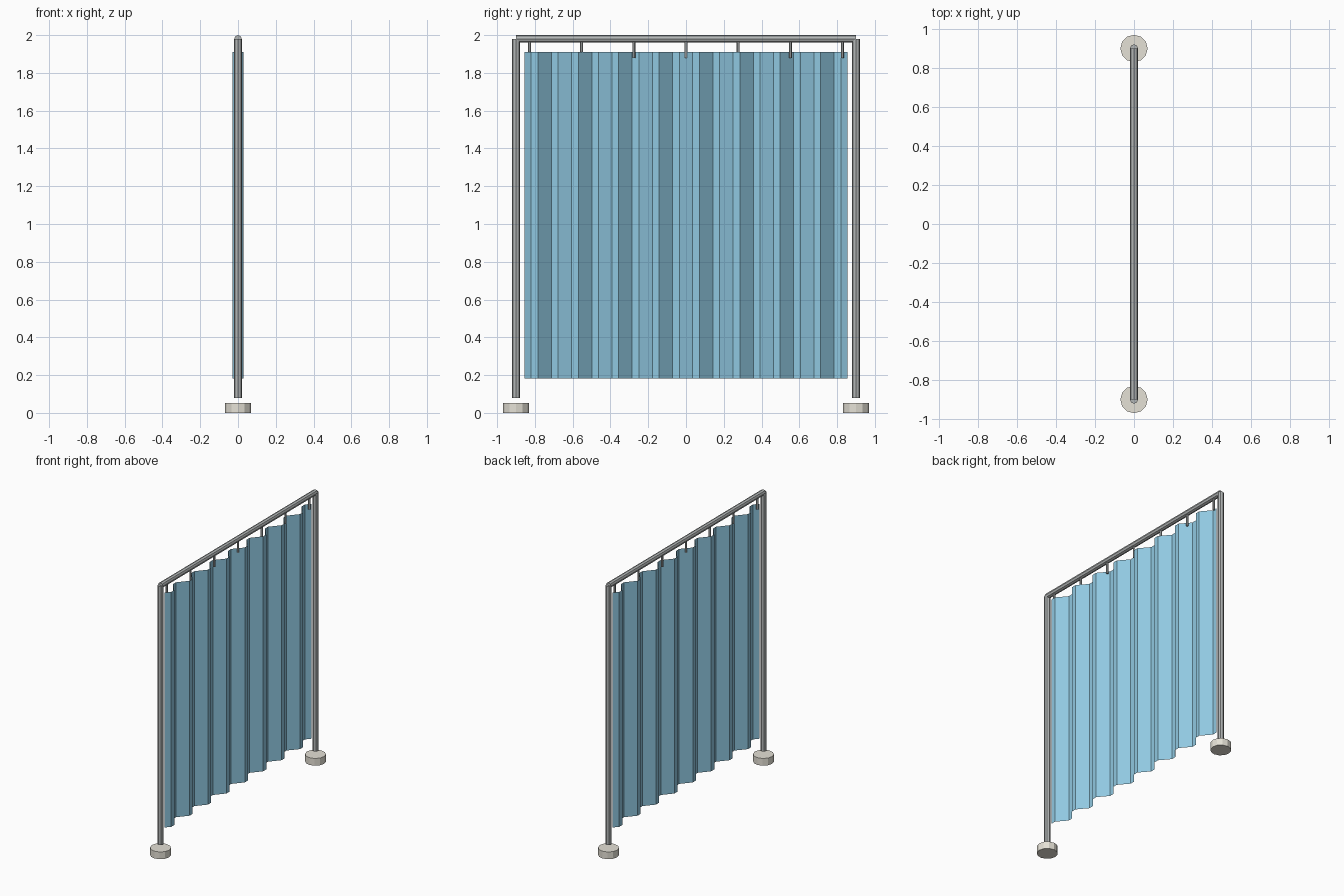
import bpy, bmesh, math
from mathutils import Vector

if "Cube" in bpy.data.objects:
    bpy.data.objects.remove(bpy.data.objects["Cube"])


def material(name, rgb):
    m = bpy.data.materials.new(name)
    m.diffuse_color = (*rgb, 1)
    m.use_nodes = True
    m.node_tree.nodes["Principled BSDF"].inputs["Base Color"].default_value = m.diffuse_color
    return m


METAL = material("metal", (0.45, 0.47, 0.47))
STONE = material("stone", (0.78, 0.75, 0.67))
CLOTH = material("cloth", (0.28, 0.58, 0.75))


def rod(name, a, b, radius, sides, mat):
    """Flat-sided cylinder between two points."""
    a, b = Vector(a), Vector(b)
    bpy.ops.mesh.primitive_cylinder_add(
        vertices=sides, radius=radius, depth=(b - a).length, location=(a + b) / 2,
        rotation=(b - a).to_track_quat('Z', 'Y').to_euler())
    ob = bpy.context.object
    ob.name = name
    ob.data.materials.append(mat)
    return ob


# Posts and weighted feet at each end
for side, y in (("front", -0.9), ("back", 0.9)):
    rod(side + "_foot", (0, y, 0), (0, y, 0.053), 0.07, 12, STONE)
    rod(side + "_post", (0, y, 0.08), (0, y, 1.98), 0.021, 8, METAL)

# Top rail
rod("top_rail", (0, -0.9, 1.98), (0, 0.9, 1.98), 0.02, 8, METAL)

# Hanging hooks
for i in range(7):
    y = -0.828 + 0.276 * i
    rod(f"hook_{i + 1}", (0, y, 1.88), (0, y, 1.97), 0.008, 6, METAL)

# Pleated curtain: eight waves, six flat steps per wave
WAVES, STEPS, HALF = 8, 6, 0.855
bm = bmesh.new()
columns = []
for i in range(WAVES * STEPS + 1):
    x = 0.035 * math.sin(2 * math.pi * i / STEPS)
    y = -HALF + 2 * HALF * i / (WAVES * STEPS)
    columns.append([bm.verts.new((x, y, z)) for z in (0.183, 1.91)])
for p, q in zip(columns, columns[1:]):
    bm.faces.new((p[0], q[0], q[1], p[1]))
mesh = bpy.data.meshes.new("curtain")
bm.to_mesh(mesh)
bm.free()
mesh.materials.append(CLOTH)
curtain = bpy.data.objects.new("curtain", mesh)
bpy.context.collection.objects.link(curtain)
